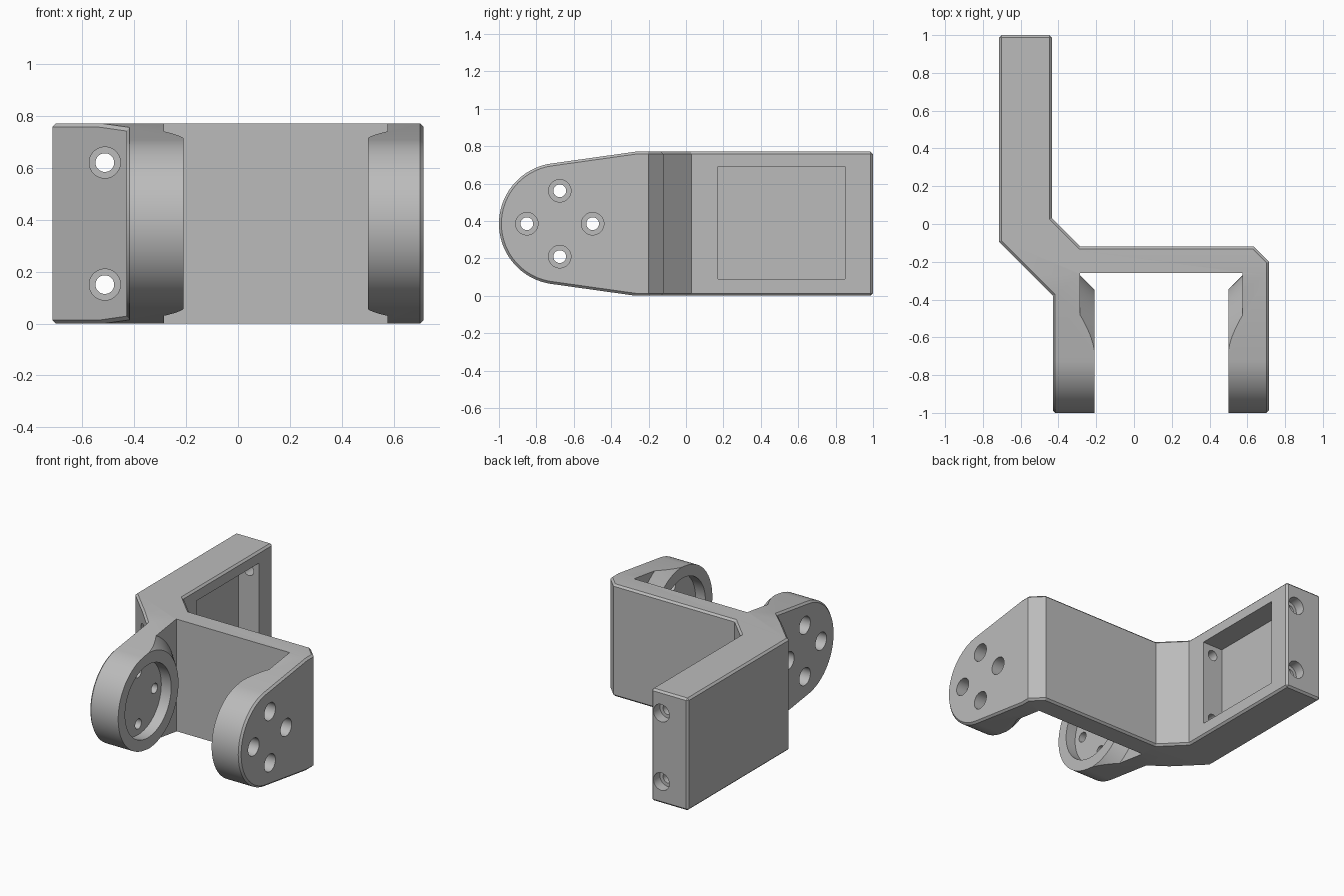
import bpy, bmesh, math
from mathutils import Vector, Matrix

cube = bpy.data.objects.get("Cube")
if cube:
    bpy.data.objects.remove(cube, do_unlink=True)

HEIGHT = 0.77
MID = HEIGHT / 2
HUB_Y, HUB_R = -0.675, 0.325       # centre and radius of the rounded ears
OUTER = {-1: -0.43, 1: 0.715}      # outer faces of the two ears
INNER = {-1: -0.21, 1: 0.50}       # inner faces of the two bosses

grey = bpy.data.materials.new("plain grey")
grey.use_nodes = True
grey.diffuse_color = (0.5, 0.5, 0.5, 1)
grey.node_tree.nodes["Principled BSDF"].inputs["Base Color"].default_value = (0.5, 0.5, 0.5, 1)


def new_object(name, bm):
    bmesh.ops.recalc_face_normals(bm, faces=bm.faces)
    mesh = bpy.data.meshes.new(name)
    bm.to_mesh(mesh)
    bm.free()
    mesh.materials.append(grey)
    obj = bpy.data.objects.new(name, mesh)
    bpy.context.collection.objects.link(obj)
    return obj


def prism(name, points, direction):
    """Extrude a closed outline along a direction."""
    bm = bmesh.new()
    face = bm.faces.new([bm.verts.new(p) for p in points])
    out = bmesh.ops.extrude_face_region(bm, geom=[face])
    verts = [g for g in out["geom"] if isinstance(g, bmesh.types.BMVert)]
    bmesh.ops.translate(bm, verts=verts, vec=direction)
    return new_object(name, bm)


def rod(name, start, end, r1, r2=None, sides=48):
    """Cylinder or cone between two points."""
    a, b = Vector(start), Vector(end)
    turn = (b - a).to_track_quat('Z', 'Y').to_matrix().to_4x4()
    bm = bmesh.new()
    bmesh.ops.create_cone(bm, cap_ends=True, segments=sides, radius1=r1,
                          radius2=r1 if r2 is None else r2, depth=(b - a).length,
                          matrix=Matrix.Translation((a + b) / 2) @ turn)
    return new_object(name, bm)


def combine(target, tool, operation):
    """Apply a boolean and discard the tool."""
    mod = target.modifiers.new("cut", 'BOOLEAN')
    mod.operation, mod.object, mod.solver = operation, tool, 'EXACT'
    bpy.context.view_layer.objects.active = target
    bpy.ops.object.modifier_apply(modifier=mod.name)
    bpy.data.objects.remove(tool, do_unlink=True)


# Bracket plan: rear arm, diagonal, crossbar and two ears
plan = [(-0.715, 1), (-0.715, -0.093), (-0.43, -0.378), (-0.43, -1.1), (-0.285, -1.1),
        (-0.285, -0.26), (0.575, -0.26), (0.575, -1.1), (0.715, -1.1), (0.715, -0.20),
        (0.635, -0.12), (-0.285, -0.12), (-0.435, 0.03), (-0.435, 1)]
bracket = prism("bracket", [(x, y, -0.1) for x, y in plan], (0, 0, HEIGHT + 0.2))

# Conical bosses on the inside of the ears
for s in (-1, 1):
    x = INNER[s]
    boss = rod("boss", (x, HUB_Y, MID), (x + s * 0.1, HUB_Y, MID), HUB_R + 0.004, HUB_R + 0.104, 96)
    combine(bracket, boss, 'UNION')

# Side outline: round nose, tapering out to the full height
tilt = math.radians(8.8)
steps = 48
side = [(1.2, HEIGHT), (-0.27, HEIGHT)]
for i in range(steps + 1):
    a = math.pi / 2 + tilt + (math.pi - 2 * tilt) * i / steps
    side.append((HUB_Y + HUB_R * math.cos(a), MID + HUB_R * math.sin(a)))
side += [(-0.27, 0), (1.2, 0)]
envelope = prism("envelope", [(-1, y, z) for y, z in side], (2, 0, 0))
combine(bracket, envelope, 'INTERSECT')

# Chamfer the square outer edges, leaving the inside of the fork sharp
bm = bmesh.new()
bm.from_mesh(bracket.data)
bmesh.ops.remove_doubles(bm, verts=bm.verts, dist=0.0005)
edges = []
for e in bm.edges:
    m = (e.verts[0].co + e.verts[1].co) / 2
    inside = -0.3 < m.x < 0.6 and m.y < -0.25
    if len(e.link_faces) == 2 and e.calc_face_angle() > 1 and not inside:
        edges.append(e)
bmesh.ops.bevel(bm, geom=edges, offset=0.013, offset_type='OFFSET', segments=1,
                affect='EDGES', clamp_overlap=False)
bm.to_mesh(bracket.data)
bm.free()

# Round recess in each boss
for s in (-1, 1):
    x = INNER[s]
    combine(bracket, rod("recess", (x - s * 0.1, HUB_Y, MID), (x + s * 0.075, HUB_Y, MID), 0.25, sides=72),
            'DIFFERENCE')

# Four screw holes through both ears, counterbored outside
for dy, dz in ((0, 1), (0, -1), (1, 0), (-1, 0)):
    y, z = HUB_Y + dy * 0.176, MID + dz * 0.176
    combine(bracket, rod("hole", (-1, y, z), (1, y, z), 0.034), 'DIFFERENCE')
    for s in (-1, 1):
        x = OUTER[s]
        combine(bracket, rod("bore", (x + s * 0.2, y, z), (x - s * 0.08, y, z), 0.06), 'DIFFERENCE')

# Rectangular pocket in the rear arm
pocket = prism("pocket", [(-0.59, y, z) for y, z in ((0.17, 0.09), (0.85, 0.09), (0.85, 0.69), (0.17, 0.69))],
               (0.3, 0, 0))
combine(bracket, pocket, 'DIFFERENCE')

# Two long screw holes along the arm, counterbored at both ends
for z in (MID - 0.235, MID + 0.235):
    for y0, y1, r in ((-0.6, 1.2, 0.036), (-0.6, 0.08, 0.06), (0.93, 1.2, 0.06)):
        combine(bracket, rod("hole", (-0.513, y0, z), (-0.513, y1, z), r), 'DIFFERENCE')

# Smooth the round surfaces only
bpy.ops.object.select_all(action='DESELECT')
bracket.select_set(True)
bpy.context.view_layer.objects.active = bracket
bpy.ops.object.shade_smooth_by_angle(angle=math.radians(8))
